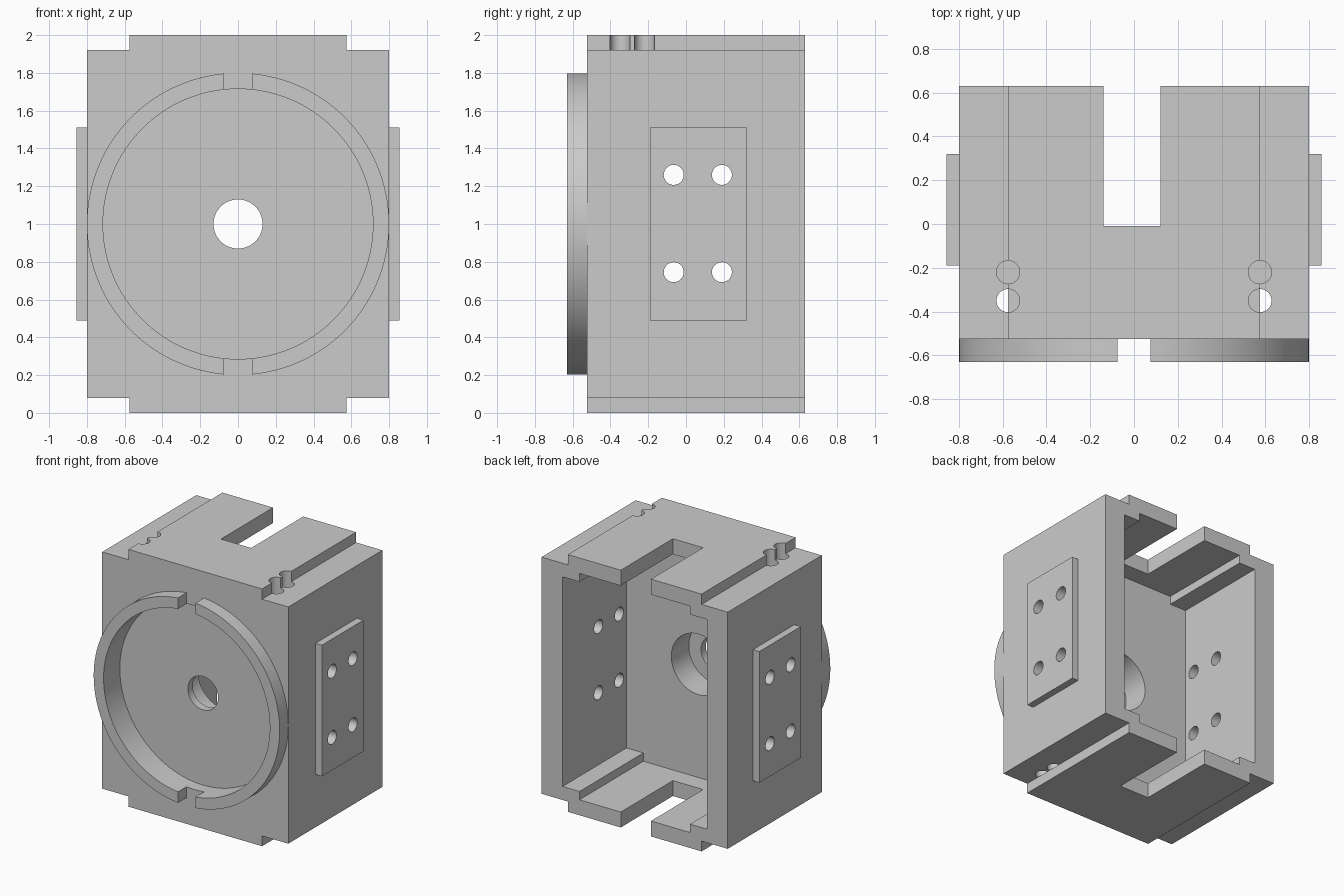
import bpy, bmesh, math
from mathutils import Matrix

cube = bpy.data.objects.get("Cube")
if cube:
    bpy.data.objects.remove(cube, do_unlink=True)

grey = bpy.data.materials.new("plain_grey")
grey.use_nodes = True
colour = (0.6, 0.6, 0.6, 1)
grey.diffuse_color = colour
grey.node_tree.nodes["Principled BSDF"].inputs["Base Color"].default_value = colour

FRONT, BACK, RECESS = -0.525, 0.63, -0.43


def finish(name, bm):
    bmesh.ops.recalc_face_normals(bm, faces=bm.faces)
    mesh = bpy.data.meshes.new(name)
    bm.to_mesh(mesh)
    bm.free()
    mesh.materials.append(grey)
    obj = bpy.data.objects.new(name, mesh)
    bpy.context.collection.objects.link(obj)
    return obj


def box(name, x, y, z):
    bm = bmesh.new()
    bmesh.ops.create_cube(bm, size=1)
    for v in bm.verts:
        for i, (low, high) in enumerate((x, y, z)):
            v.co[i] = high if v.co[i] > 0 else low
    return finish(name, bm)


def cylinder(name, axis, radius, centre, length, segments=32):
    bm = bmesh.new()
    turn = {"X": Matrix.Rotation(math.pi / 2, 4, "Y"),
            "Y": Matrix.Rotation(math.pi / 2, 4, "X"),
            "Z": Matrix.Identity(4)}[axis]
    bmesh.ops.create_cone(bm, cap_ends=True, segments=segments, radius1=radius,
                          radius2=radius, depth=length,
                          matrix=Matrix.Translation(centre) @ turn)
    return finish(name, bm)


def bore(radius, y0, y1, segments=64):
    return cylinder("bore_cutter", "Y", radius, (0, (y0 + y1) / 2, 1), y1 - y0, segments)


def stepped_block(name, wide, narrow, shoulder, end, y0, y1):
    """Plus-shaped outline, symmetric about x = 0 and z = 1, extruded along y."""
    quarter = [(narrow, end), (narrow, shoulder), (wide, shoulder)]
    right = quarter + [(x, -z) for x, z in reversed(quarter)]
    outline = right + [(-x, -z) for x, z in right]
    bm = bmesh.new()
    face = bm.faces.new([bm.verts.new((x, y0, 1 + z)) for x, z in outline])
    new = bmesh.ops.extrude_face_region(bm, geom=[face])["geom"]
    bmesh.ops.translate(bm, vec=(0, y1 - y0, 0),
                        verts=[g for g in new if isinstance(g, bmesh.types.BMVert)])
    return finish(name, bm)


def combine(target, tool, operation="DIFFERENCE"):
    mod = target.modifiers.new("join", "BOOLEAN")
    mod.object, mod.operation, mod.solver = tool, operation, "EXACT"
    graph = bpy.context.evaluated_depsgraph_get()
    mesh = bpy.data.meshes.new_from_object(target.evaluated_get(graph))
    target.modifiers.clear()
    target.data = mesh
    bpy.data.objects.remove(tool, do_unlink=True)


# Housing with stepped top and bottom
housing = stepped_block("housing", 0.80, 0.575, 0.92, 1.0, FRONT, BACK)

# Locating pin holes on the top and bottom steps
for side in (-1, 1):
    x = side * 0.575
    combine(housing, cylinder("pin_cutter", "Z", 0.053, (x, -0.35, 1), 3))
    combine(housing, cylinder("pin_cutter", "Z", 0.053, (x, -0.22, 2), 1.2))
    combine(housing, cylinder("pin_cutter", "Z", 0.053, (x, -0.22, 0), 1.2))
combine(housing, box("bottom_tab", (-0.575, 0.575), (FRONT, BACK), (0, 0.08)), "UNION")

# Cavity open at the back, with a slot through roof and floor
combine(housing, stepped_block("cavity_cutter", 0.62, 0.475, 0.815, 0.88, -0.155, 1))
combine(housing, box("slot_cutter", (-0.14, 0.12), (-0.01, 1), (-1, 3)))

# Round front recess, shaft hole and rear counterbore
combine(housing, bore(0.715, -1, RECESS, 128))
combine(housing, bore(0.13, -1, 0))
combine(housing, bore(0.235, -0.37, 0))

# Raised front ring split at top and bottom
ring = bore(0.80, -0.63, FRONT, 128)
ring.name = "front_ring"
combine(ring, bore(0.715, -1, 0, 128))
combine(ring, box("gap_cutter", (-0.075, 0.075), (-1, 0), (-1, 3)))

# Side mounting plates
parts = [housing, ring]
for side, name in ((1, "left_plate"), (-1, "right_plate")):
    plate = box(name, sorted((side * 0.80, side * 0.855)), (-0.19, 0.32), (0.49, 1.51))
    parts.append(plate)

# Four bolt holes through each plate and wall
for part in [housing] + parts[2:]:
    for y in (-0.065, 0.19):
        for z in (0.745, 1.26):
            combine(part, cylinder("bolt_cutter", "X", 0.053, (0, y, z), 3))

# Smooth curved walls, keep edges crisp
bpy.ops.object.select_all(action="DESELECT")
for part in parts:
    part.select_set(True)
bpy.context.view_layer.objects.active = housing
bpy.ops.object.shade_smooth_by_angle(angle=math.radians(30))
